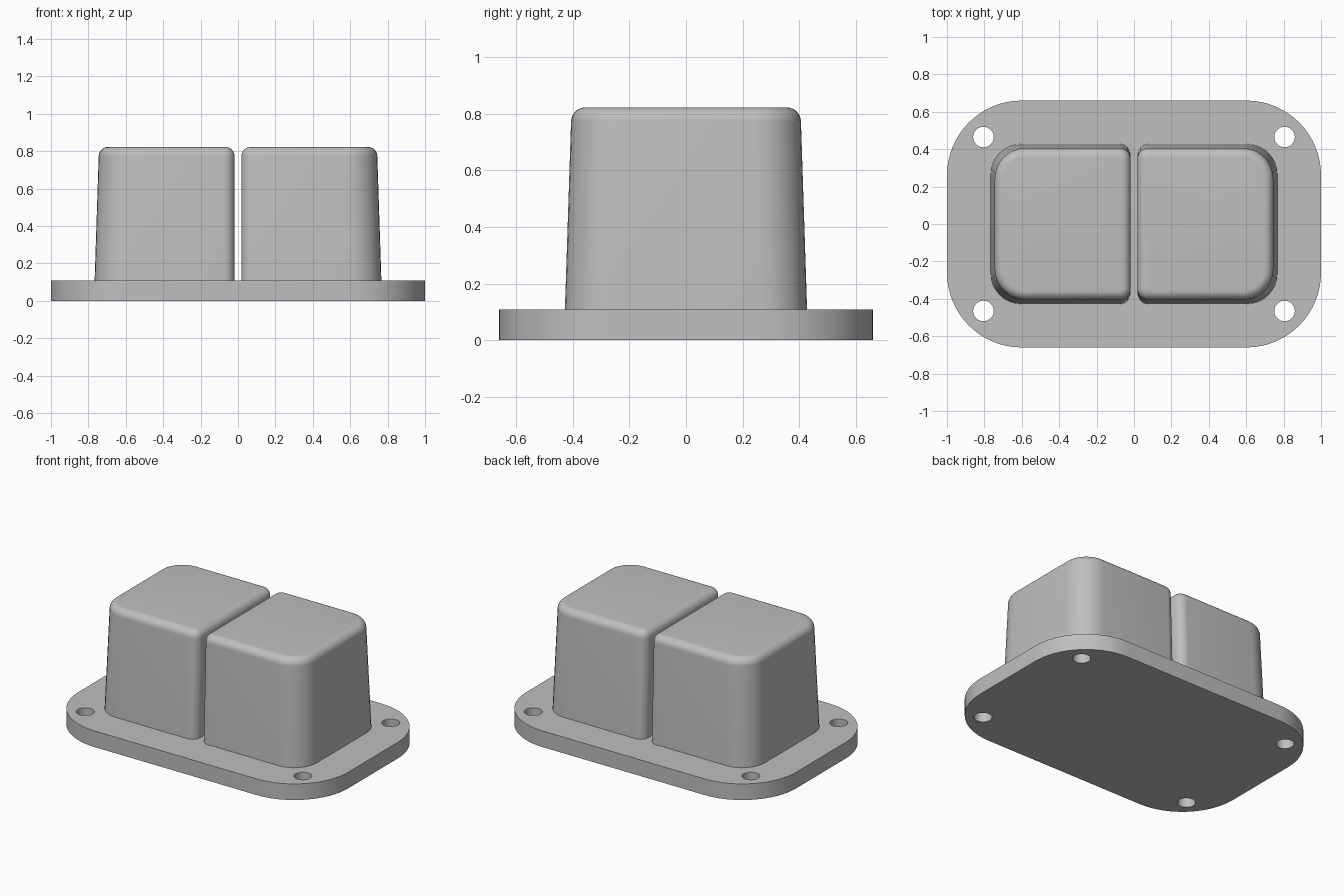
import bpy
import bmesh
from math import sin, cos, pi

cube = bpy.data.objects.get("Cube")
if cube:
    bpy.data.objects.remove(cube, do_unlink=True)

PLATE_TOP = 0.108
TOP = 0.822
FILLET = 0.05

grey = bpy.data.materials.new("plain grey")
grey.use_nodes = True
colour = (0.52, 0.52, 0.52, 1)
grey.diffuse_color = colour
grey.node_tree.nodes["Principled BSDF"].inputs["Base Color"].default_value = colour


def rounded_rect(x0, x1, y, r_left, r_right, steps):
    """Counter-clockwise outline, with its own corner radius on each side."""
    corners = [(x1 - r_right, y - r_right, r_right), (x0 + r_left, y - r_left, r_left),
               (x0 + r_left, r_left - y, r_left), (x1 - r_right, r_right - y, r_right)]
    points = []
    for quarter, (cx, cy, r) in enumerate(corners):
        for i in range(steps + 1):
            a = (quarter + i / steps) * pi / 2
            points.append((cx + r * cos(a), cy + r * sin(a)))
    return points


def finish(bm, name):
    bmesh.ops.recalc_face_normals(bm, faces=bm.faces)
    mesh = bpy.data.meshes.new(name)
    bm.to_mesh(mesh)
    bm.free()
    mesh.materials.append(grey)
    obj = bpy.data.objects.new(name, mesh)
    bpy.context.collection.objects.link(obj)
    bpy.ops.object.select_all(action="DESELECT")
    obj.select_set(True)
    bpy.context.view_layer.objects.active = obj
    bpy.ops.object.shade_smooth_by_angle(angle=pi / 6)


def flange():
    """Rounded base plate with four through holes."""
    bm = bmesh.new()
    loops = [rounded_rect(-1, 1, 0.66, 0.4, 0.4, 16)]
    for sx in (-1, 1):
        for sy in (-1, 1):
            loops.append([(sx * 0.805 + 0.055 * cos(i * pi / 16),
                           sy * 0.465 + 0.055 * sin(i * pi / 16)) for i in range(32)])
    edges = []
    for loop in loops:
        verts = [bm.verts.new((x, y, 0)) for x, y in loop]
        edges += [bm.edges.new((verts[i - 1], verts[i])) for i in range(len(verts))]
    bmesh.ops.triangle_fill(bm, use_beauty=True, use_dissolve=False, edges=edges)
    result = bmesh.ops.extrude_face_region(bm, geom=bm.faces[:], use_keep_orig=True)
    top = [g for g in result["geom"] if isinstance(g, bmesh.types.BMVert)]
    bmesh.ops.translate(bm, verts=top, vec=(0, 0, PLATE_TOP))
    finish(bm, "base_flange")


def block(name, side):
    """Drafted block with a straight inner wall and a filleted top."""
    # Each level: height, draft of the outer walls, fillet inset
    levels = [(PLATE_TOP - 0.01, 0, 0)]
    for i in range(9):
        a = i / 8 * pi / 2
        levels.append((TOP - FILLET * (1 - sin(a)), 0.022, FILLET * (1 - cos(a))))
    bm = bmesh.new()
    rings = []
    for z, draft, inset in levels:
        outline = rounded_rect(0.018 + inset, 0.767 - draft - inset, 0.428 - draft - inset,
                               0.06 - inset, 0.165 - inset, 8)
        rings.append([bm.verts.new((side * x, y, z)) for x, y in outline])
    for low, high in zip(rings, rings[1:]):
        for i in range(len(low)):
            bm.faces.new((low[i - 1], low[i], high[i], high[i - 1]))
    bm.faces.new(rings[0])
    bm.faces.new(rings[-1])
    finish(bm, name)


flange()
block("left_block", 1)
block("right_block", -1)
